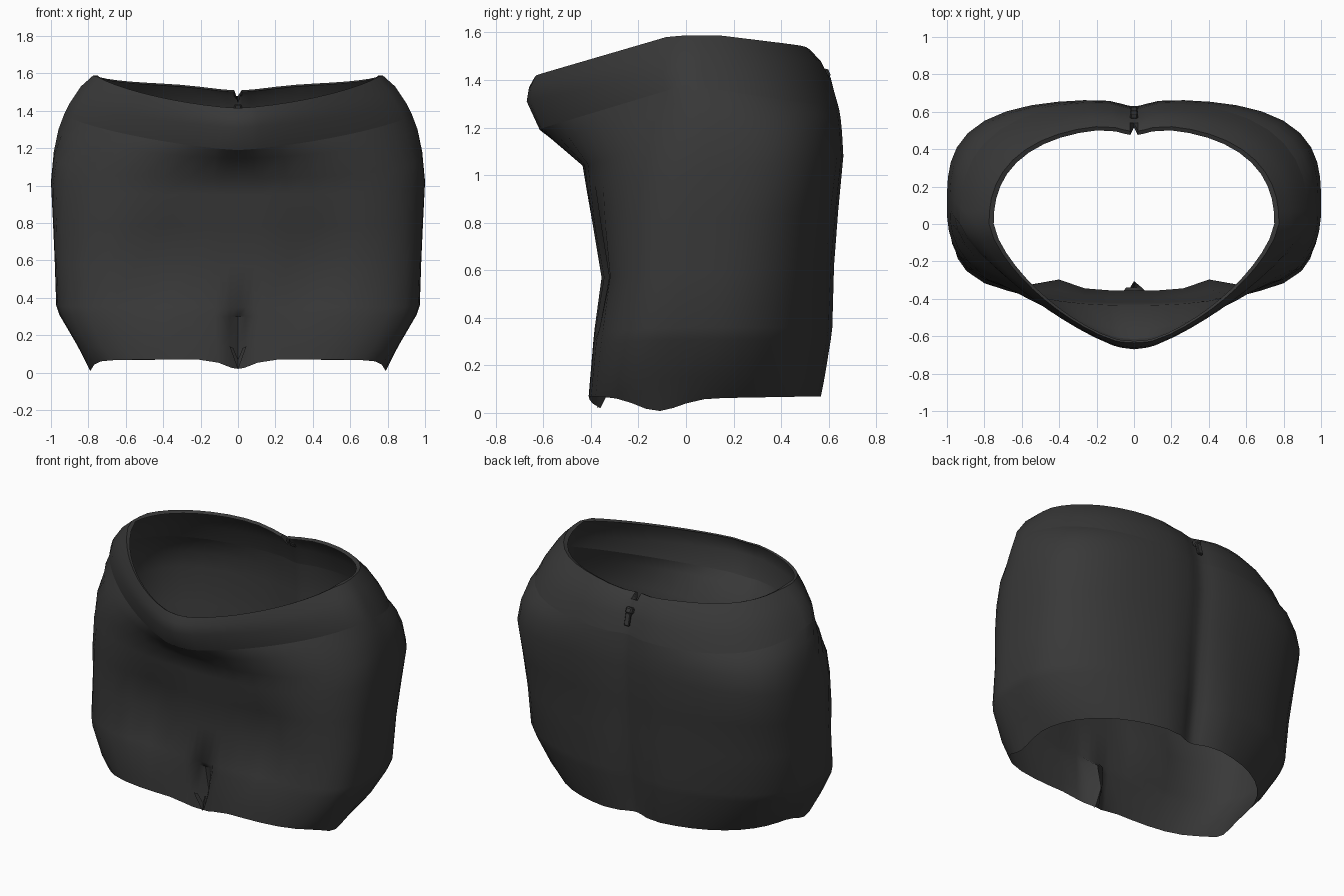
import bpy, bmesh, math
from mathutils import Vector

cube = bpy.data.objects.get("Cube")
if cube:
    bpy.data.objects.remove(cube, do_unlink=True)


def material(name, rgb):
    m = bpy.data.materials.new(name)
    m.use_nodes = True
    m.diffuse_color = (*rgb, 1)
    bsdf = m.node_tree.nodes["Principled BSDF"]
    bsdf.inputs["Base Color"].default_value = (*rgb, 1)
    bsdf.inputs["Roughness"].default_value = 0.8
    return m


cloth = material("charcoal cloth", (0.04, 0.04, 0.04))


def finish(name, bm, angle=50):
    bmesh.ops.recalc_face_normals(bm, faces=bm.faces)
    me = bpy.data.meshes.new(name)
    bm.to_mesh(me)
    bm.free()
    ob = bpy.data.objects.new(name, me)
    me.materials.append(cloth)
    bpy.context.collection.objects.link(ob)
    bpy.ops.object.select_all(action='DESELECT')
    ob.select_set(True)
    bpy.context.view_layer.objects.active = ob
    bpy.ops.object.shade_smooth_by_angle(angle=math.radians(angle))
    return ob


def bump(v, centre, width):
    return math.exp(-((v - centre) / width) ** 2)


# Evenly spaced columns, with extra ones beside the front pleat and back seam
ANGLES = sorted([i * 7.5 for i in range(48)]
                + [270 + d for d in (-5, -2.5, 2.5, 5)]
                + [90 + d for d in (-4, -1.5, 1.5, 4)])


def ring_point(ring, deg):
    """Rounded outline whose height is blended from side to front or back."""
    half, front, back, mid, n_front, n_back, z_front, z_side, z_back = ring
    c, s = math.cos(math.radians(deg)), math.sin(math.radians(deg))
    n, reach, z_end = (n_back, back - mid, z_back) if s > 0 else (n_front, mid - front, z_front)
    r = (abs(c) ** n + abs(s) ** n) ** (-1 / n)
    z = z_side + (z_end - z_side) * abs(s * r)
    p = Vector((half * c * r, mid + reach * s * r, z))
    if p.y > 0.3:                      # centre back seam, deepest between the legs
        depth = 0.035 + 0.03 * bump(z, 0.25, 0.3)
        p.y -= depth * bump(p.x, 0, 0.1)
    elif p.y < -0.5:                   # soften the point of the front bulge
        p.y += 0.015 * bump(p.x, 0, 0.07)
    return p


def loft(name, rings, shape):
    bm = bmesh.new()
    rows = [[bm.verts.new(shape(i, ring_point(r, a))) for a in ANGLES]
            for i, r in enumerate(rings)]
    for low, high in zip(rows, rows[1:]):
        for j in range(len(ANGLES)):
            k = (j + 1) % len(ANGLES)
            bm.faces.new((low[j], low[k], high[k], high[j]))
    return finish(name, bm)


# half width, front y, back y, middle y, front and back roundness, front, side, back z
band_low = (0.93, -0.63, 0.65, 0.0, 1.35, 2.7, 1.19, 1.38, 1.28)
body = [
    (0.79, -0.41, 0.58, 0.0, 4.0, 2.3, 0.07, 0.06, 0.07),
    (0.86, -0.405, 0.595, 0.03, 4.0, 2.3, 0.13, 0.15, 0.15),
    (0.955, -0.39, 0.62, 0.06, 3.9, 2.35, 0.30, 0.31, 0.31),
    (0.972, -0.385, 0.625, 0.07, 3.8, 2.4, 0.35, 0.36, 0.36),
    (0.98, -0.355, 0.63, 0.08, 3.7, 2.55, 0.57, 0.60, 0.62),
    (0.99, -0.39, 0.645, 0.09, 3.2, 2.8, 0.78, 0.82, 0.85),
    (1.0, -0.42, 0.665, 0.1, 2.7, 3.1, 0.95, 1.02, 1.08),
    (0.985, -0.435, 0.66, 0.08, 2.45, 3.0, 1.04, 1.18, 1.18),
    (0.96, -0.57, 0.655, 0.04, 1.65, 2.9, 1.145, 1.30, 1.24),
    band_low,
]


def shape_body(i, p):
    if i == 0:                         # uneven hem
        if abs(p.x) > 0.5:
            p.z -= 0.055 * bump(p.y, -0.12, 0.12)
        if p.y < 0:
            p.z -= 0.05 * bump(p.x, 0, 0.1)
    if i < 2 and p.y < 0:              # hem pinched in at the centre front
        p.y += 0.05 * bump(p.x, 0, 0.07)
    groin = {3: 0.02, 4: 0.055, 5: 0.03}.get(i, 0)
    if p.y < 0:                        # hollows where the thighs meet the hips
        p.y += groin * bump(abs(p.x), 0.42, 0.12)
    pleat = {1: 0.03, 2: 0.06}.get(i, 0)
    if p.y < 0 and abs(p.x) < pleat:   # sunken front pleat
        p.y += 0.05
    return p


loft("shorts_body", body, shape_body)

# Waistband, curving in to the rim and split at the back
waist = [
    band_low,
    (0.9, -0.685, 0.62, -0.02, 1.3, 2.6, 1.31, 1.44, 1.39),
    (0.84, -0.675, 0.575, -0.01, 1.37, 2.5, 1.37, 1.53, 1.48),
    (0.775, -0.65, 0.53, 0.0, 1.45, 2.4, 1.415, 1.605, 1.54),
    (0.75, -0.64, 0.51, 0.0, 1.45, 2.4, 1.41, 1.59, 1.53),
]


def shape_waist(i, p):
    p.z = min(p.z, 1.588)
    if i > 2 and p.y > 0.3:
        p.z -= 0.03 * bump(p.x, 0, 0.22)
        if abs(p.x) < 0.01:            # notch above the zip
            p.z -= 0.06
            p.y += 0.04
    return p


loft("waistband", waist, shape_waist)


def box(name, centre, size, tilt):
    bm = bmesh.new()
    bmesh.ops.create_cube(bm, size=1)
    bmesh.ops.scale(bm, vec=size, verts=bm.verts)
    bmesh.ops.bevel(bm, geom=bm.edges[:], offset=min(size) * 0.2, segments=1, affect='EDGES')
    ob = finish(name, bm, 30)
    ob.location = centre
    ob.rotation_euler.x = tilt


# Zip slider and hanging pull at the centre back
box("zip_slider", (0, 0.585, 1.425), (0.045, 0.04, 0.04), 0.4)
box("zip_pull", (0, 0.608, 1.375), (0.035, 0.018, 0.08), 0.25)

# Small folded V at the foot of the front pleat
bm = bmesh.new()
for side in (-1, 1):
    pts = [(0, -0.37, 0.015), (side * 0.045, -0.40, 0.14),
           (side * 0.025, -0.385, 0.13), (0, -0.365, 0.07)]
    bm.faces.new([bm.verts.new(p) for p in pts])
finish("pleat_fold", bm)
